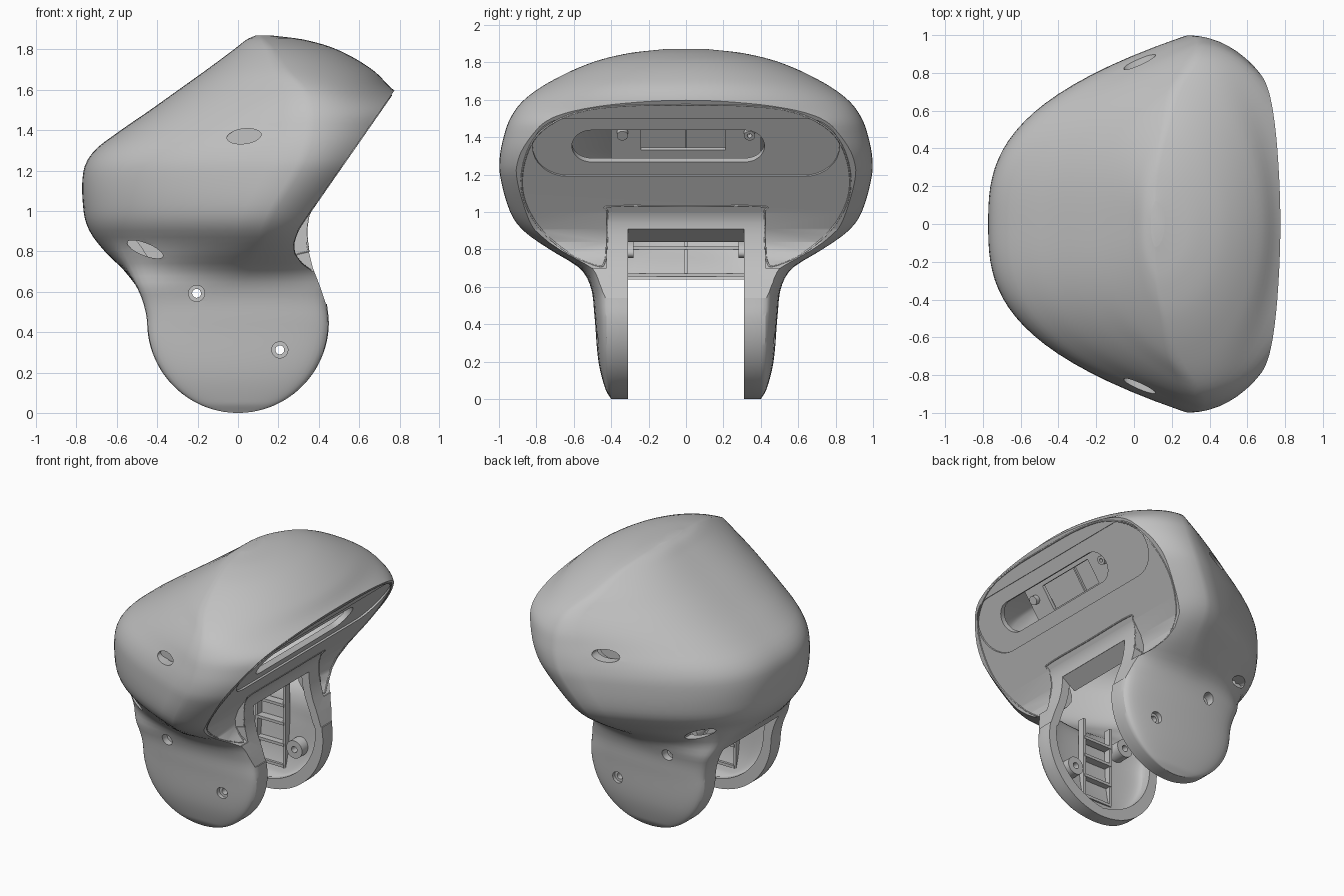
import bpy, bmesh, math
from mathutils import Vector, Matrix

if "Cube" in bpy.data.objects:
    bpy.data.objects.remove(bpy.data.objects["Cube"], do_unlink=True)

grey = bpy.data.materials.new("plain grey")
grey.use_nodes = True
grey.diffuse_color = (0.54, 0.54, 0.54, 1)
grey.node_tree.nodes["Principled BSDF"].inputs["Base Color"].default_value = grey.diffuse_color

TOP, WALL, SLOT, RIM = 1.87, 0.06, 0.31, 0.4
# height, rear x, front x, ridge x, half width
SECTIONS = [
    (0, -.45, .45, 0, .4), (.05, -.45, .45, 0, .43), (.2, -.45, .45, 0, .468),
    (.45, -.45, .45, 0, .49), (.6, -.49, .44, .05, .51), (.7, -.56, .48, .1, .57),
    (.8, -.66, .55, .1, .73), (.9, -.735, .6, .11, .87), (1, -.765, .66, .15, .94),
    (1.2, -.765, .83, .27, .995), (1.3, -.71, .89, .31, .995), (1.4, -.58, .92, .33, .975),
    (1.5, -.435, .92, .33, .94), (1.6, -.295, .77, .31, .865), (1.7, -.155, .665, .22, .72),
    (1.8, -.02, .49, .16, .5), (1.85, .045, .32, .12, .3), (TOP, .09, .16, .11, .12)]
# front cut lines as x and z: the face, and the cheeks beside the slot
FACE = [(1.01, 1.935), (.77, 1.59), (.36, 1), (.343, .94), (.34, .88), (.35, .8),
        (.37, .72), (.405, .63), (.435, .54)]
CHEEK = [(.36, 1), (.3, .91), (.275, .84), (.28, .79), (.315, .74), (.37, .7)]


def lookup(rows, z):
    """Smooth interpolation through rows sorted by their first value."""
    i = max([k for k in range(len(rows) - 1) if rows[k][0] <= z + 1e-9], default=0)
    a, b = rows[i], rows[i + 1]
    p, n = rows[max(i - 1, 0)], rows[min(i + 2, len(rows) - 1)]
    h = b[0] - a[0]
    t = min((z - a[0]) / h, 1)
    out = []
    for k in range(1, len(a)):
        ma = (b[k] - p[k]) / (b[0] - p[0]) * h
        mb = (n[k] - a[k]) / (n[0] - a[0]) * h
        out.append((2*t**3 - 3*t*t + 1) * a[k] + (t**3 - 2*t*t + t) * ma
                   + (3*t*t - 2*t**3) * b[k] + (t**3 - t*t) * mb)
    return out


def finish(name, bm):
    bmesh.ops.recalc_face_normals(bm, faces=bm.faces)
    me = bpy.data.meshes.new(name)
    bm.to_mesh(me)
    bm.free()
    ob = bpy.data.objects.new(name, me)
    bpy.context.collection.objects.link(ob)
    me.materials.append(grey)
    return ob


def disc_point(u, c, hx, w):
    """Domed disc outline: straight rim, then a bulge outward."""
    edge = .2
    rim = min(RIM, w)
    if u < edge or u > 1 - edge:
        near = min(u, 1 - u) / edge
        return c + math.copysign(hx, .5 - u), rim * near
    a = math.pi * (u - edge) / (1 - 2 * edge)
    return c + hx * math.cos(a), rim + (w - rim) * max(math.sin(a), 0)**.6


def loft(name, inset=0, levels=90, half=40):
    """Stack of outlines: round discs below, ridged hood above."""
    bm = bmesh.new()
    rings = []
    for j in range(levels + 1):
        z = TOP / 2 * (1 - math.cos(math.pi * j / levels))
        xb, xf, xr, w = lookup(SECTIONS, z)
        if z < .45:
            xf = max(math.sqrt(max(.45**2 - (z - .45)**2, 0)), .012)
            xb = -xf
        s = min(max((z - .6) / .28, 0), 1)
        s = s * s * (3 - 2 * s)
        c, hx = (xf + xb) / 2, (xf - xb) / 2
        fx, fy = max(.08, 1 - inset / hx), max(.08, 1 - inset / w)
        side = []
        for i in range(half + 1):
            a = math.pi * i / half
            ca, sa = math.cos(a), max(math.sin(a), 0)
            t = 2 - 2 * i / half
            hood = (xr + (xf - xr) * ca, w * sa) if ca > 0 else (xr - (xr - xb) * (1 - t**2.8), w * t)
            disc = disc_point(i / half, c, hx, w)
            x, y = (disc[k] + (hood[k] - disc[k]) * s for k in (0, 1))
            side.append((c + (x - c) * fx, y * fy))
        side[0], side[-1] = (side[0][0], 0), (side[-1][0], 0)
        ring = side + [(x, -y) for x, y in side[-2:0:-1]]
        zz = inset + z * (TOP - 2 * inset) / TOP
        rings.append([bm.verts.new((x, y, zz)) for x, y in ring])
    n = len(rings[0])
    for lo, hi in zip(rings, rings[1:]):
        for i in range(n):
            bm.faces.new((lo[i], lo[(i + 1) % n], hi[(i + 1) % n], hi[i]))
    bm.faces.new(rings[0])
    bm.faces.new(rings[-1])
    return finish(name, bm)


def prism(name, pts, depth, matrix):
    """Polygon in local xy, extruded along both directions of local z."""
    bm = bmesh.new()
    f = bm.faces.new([bm.verts.new((x, y, -depth)) for x, y in pts])
    new = bmesh.ops.extrude_face_region(bm, geom=[f], use_keep_orig=True)["geom"]
    bmesh.ops.translate(bm, vec=(0, 0, 2 * depth), verts=[v for v in new if isinstance(v, bmesh.types.BMVert)])
    bm.transform(matrix)
    return finish(name, bm)


def apply_bool(ob, cutter, op="DIFFERENCE"):
    """Bake a boolean, trying the second solver if the first changes nothing."""
    before = len(ob.data.vertices)
    m = ob.modifiers.new("cut", "BOOLEAN")
    m.operation, m.object = op, cutter
    for solver in ("EXACT", "MANIFOLD"):
        m.solver = solver
        graph = bpy.context.evaluated_depsgraph_get()
        graph.update()
        mesh = bpy.data.meshes.new_from_object(ob.evaluated_get(graph))
        if len(mesh.vertices) not in (0, before):
            break
    ob.modifiers.remove(m)
    ob.data = mesh
    bpy.data.objects.remove(cutter, do_unlink=True)


def oval(rx, ry, n=32):
    return [(rx * math.cos(math.tau * i / n), ry * math.sin(math.tau * i / n)) for i in range(n)]


def pill(y0, y1, v0, v1, n=16):
    r = (v1 - v0) / 2
    arc = [math.pi * (i / n - .5) for i in range(n + 1)]
    right = [(y1 - r + r * math.cos(a), v0 + r + r * math.sin(a)) for a in arc]
    return right + [(y0 + r - r * math.cos(a), v0 + r - r * math.sin(a)) for a in arc]


def box(y0, y1, v0, v1):
    return [(y0, v0), (y1, v0), (y1, v1), (y0, v1)]


ACROSS = Matrix(((1, 0, 0, 0), (0, 0, -1, 0), (0, 1, 0, 0), (0, 0, 0, 1)))  # profile in xz
up = Vector((.41, 0, .59)).normalized()
normal = Vector((up.z, 0, -up.x))


def on_face(depth=0):
    """Frame with x across the face, y up the face and z out of it."""
    o = Vector((.36, 0, 1)) + normal * -depth
    return Matrix(((0, up.x, normal.x, o.x), (1, 0, 0, 0), (0, up.z, normal.z, o.z), (0, 0, 0, 1)))


def face_cutter(shift):
    pts = [(x - shift, z) for x, z in FACE] + [(.8, .45), (1.6, .45), (1.6, 1.935)]
    return prism("face_cutter", pts, 1.5, ACROSS)


def cut_cheeks(ob, shift):
    pts = [(.8, 1.03), (.381 - shift, 1.03)] + [(x - shift, z) for x, z in CHEEK] + [(.8, .7)]
    for s in (-1, 1):
        place = Matrix.Translation((0, s * .875, 0)) @ ACROSS
        apply_bool(ob, prism("cheek_cutter", pts, .45 + shift, place))


# Hollow hood with two side discs, face recess and sensor window
shell = loft("head_shell")
front_cut = face_cutter(0)
apply_bool(front_cut, prism("window_cutter", pill(-.61, .42, .317, .524), .2, on_face()), "UNION")
apply_bool(front_cut, prism("recess_cutter", pill(-.82, .82, .231, .609), .012, on_face()), "UNION")
apply_bool(shell, front_cut)
cut_cheeks(shell, 0)
cavity = loft("cavity", WALL)
apply_bool(cavity, face_cutter(WALL))
cut_cheeks(cavity, WALL)
apply_bool(shell, cavity)
slot = [(-.9, -.1), (.9, -.1), (.9, .91), (.34, .91), (.24, .84), (.1, .64), (-.9, .64)]
apply_bool(shell, prism("slot_cutter", slot, SLOT, ACROSS))

# Oval pockets in the hood and screw holes in the discs
for s in (-1, 1):
    for x, z, rx, rz, tilt, y, floor in ((.03, 1.37, .085, .037, .12, .9, .79), (-.46, .81, .095, .03, -.38, .6, .34),
                                         (-.205, .592, .04, .04, 0, .55, 0), (.207, .312, .04, .04, 0, .55, 0)):
        turn = Matrix.Rotation(-tilt, 4, "Y") @ ACROSS
        apply_bool(shell, prism("hole_cutter", oval(rx, rz), .18, Matrix.Translation((x, s * y, z)) @ turn))
        if floor:
            place = Matrix.Translation((x, s * (floor - .03), z)) @ turn
            prism("pocket_floor", oval(rx + .01, rz + .015), .03, place)

# Screw bosses and ribs inside each disc
for s, side in ((1, "left"), (-1, "right")):
    for x, z in ((-.205, .592), (.207, .312)):
        place = Matrix.Translation((x, s * .39, z)) @ ACROSS
        boss = prism(side + "_screw_boss", oval(.062, .062), .055, place)
        apply_bool(boss, prism("bore", oval(.022, .022), .2, place))
    for z in (.15, .3, .45, .58):
        prism(side + "_cross_rib", box(-.12, .1, z - .01, z + .01), .03, Matrix.Translation((0, s * .4, 0)) @ ACROSS)
    for x in (-.12, .1):
        prism(side + "_upright_rib", box(x - .01, x + .01, .1, .72), .025, Matrix.Translation((0, s * .4, 0)) @ ACROSS)

# Lip above the slot and ribs on the rear wall
prism("slot_lip", [(.34, .91), (.24, .84), (.2, .9), (.3, .98)], SLOT, ACROSS)
prism("rear_shelf", box(-.5, -.43, .655, .67), SLOT, ACROSS)
prism("rear_rail", box(-.59, -.53, .8, .815), SLOT, ACROSS)
prism("rear_upright_rib", [(-.5, .67), (-.45, .67), (-.64, .92), (-.66, 1.2), (-.72, 1.2), (-.7, .92)], .008, ACROSS)

# Sensor bracket behind the window
bracket = prism("sensor_bracket", box(-.4, .4, .25, .57), .012, on_face(.11))
apply_bool(bracket, prism("bracket_cutter", box(-.24, .21, .335, .505), .1, on_face(.11)))
prism("sensor_back", box(-.3, .27, .28, .56), .01, on_face(.2))
prism("sensor_rib", box(-.006, .006, .28, .56), .01, on_face(.185))
for y in (-.34, .34):
    place = on_face(.085) @ Matrix.Translation((y, .45, 0))
    ring = prism("sensor_screw", oval(.03, .03, 20), .02, place)
    apply_bool(ring, prism("bore", oval(.013, .013, 12), .1, place))

# Fine seam around the face plate
half_seam = [(0, 1.572), (.3, 1.568), (.55, 1.54), (.73, 1.465), (.83, 1.36), (.877, 1.2), (.86, 1.05), (.77, .9),
             (.62, .775), (.47, .71), (.435, .73), (.425, .8), (.42, .9), (.42, 1), (.4, 1.03), (0, 1.03)]
rows = [(i, y, z) for i, (y, z) in enumerate(half_seam)]
fine = [lookup(rows, i / 5) for i in range(5 * len(rows) - 4)]
loop = fine + [(-y, z) for y, z in fine[-2:0:-1]]
front, cheek = (sorted((z, x) for x, z in path) for path in (FACE, CHEEK))
curve = bpy.data.curves.new("face_seam", "CURVE")
curve.dimensions, curve.bevel_depth, curve.bevel_resolution = "3D", .005, 1
line = curve.splines.new("POLY")
line.points.add(len(loop) - 1)
for p, (y, z) in zip(line.points, loop):
    x = .36 + (z - 1) * up.x / up.z if z > 1 else lookup(cheek if abs(y) > .425 else front, z)[0]
    p.co = (x, y, z, 1)
line.use_cyclic_u = True
curve.materials.append(grey)
bpy.context.collection.objects.link(bpy.data.objects.new("face_seam", curve))

# Smooth shading with sharp edges kept
bpy.ops.object.select_all(action="DESELECT")
for ob in bpy.context.scene.objects:
    if ob.type == "MESH" and grey.name in ob.data.materials:
        ob.select_set(True)
bpy.context.view_layer.objects.active = shell
bpy.ops.object.shade_smooth_by_angle(angle=math.radians(32))
